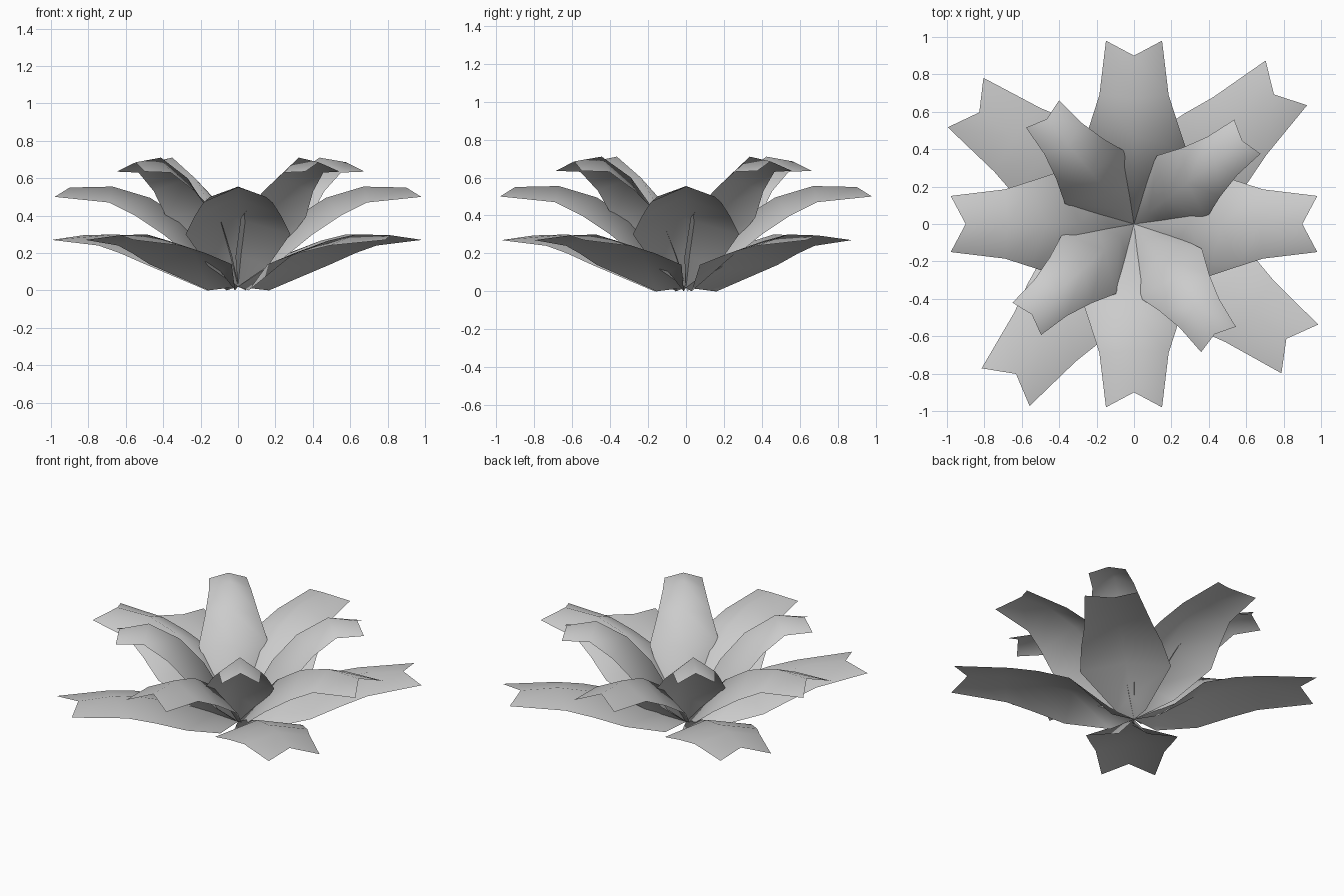
import bpy, bmesh, math
from mathutils import Matrix

if "Cube" in bpy.data.objects:
    bpy.data.objects.remove(bpy.data.objects["Cube"])


def leaf(name, rings, angle):
    """Arched strip, three vertices wide, pinched at the base, notched at the tip.
    Each ring: (ridge radius, ridge z, edge radius, edge z, half width)."""
    bm = bmesh.new()
    root = bm.verts.new((0, 0, 0.02))
    rows = []
    for rc, zc, re, ze, w in rings:
        rows.append([bm.verts.new((re, -w, ze)),
                     bm.verts.new((rc, 0, zc)),
                     bm.verts.new((re, w, ze))])
    for i in range(2):
        bm.faces.new((root, rows[0][i], rows[0][i + 1]))
    for a, b in zip(rows, rows[1:]):
        for i in range(2):
            bm.faces.new((a[i], b[i], b[i + 1], a[i + 1]))
    bm.transform(Matrix.Rotation(math.radians(angle), 4, 'Z'))
    for f in bm.faces:
        f.smooth = True
    me = bpy.data.meshes.new(name)
    bm.to_mesh(me)
    bm.free()
    ob = bpy.data.objects.new(name, me)
    bpy.context.collection.objects.link(ob)


# Three tiers of four leaves: ring profile and headings in degrees
tiers = {
    "lower_leaf": ([(.15, .10, .14, .0, .09),
                    (.38, .20, .41, .14, .28),
                    (.60, .265, .60, .20, .25),
                    (.79, .30, .77, .24, .21),
                    (1.02, .295, 1.11, .27, .163)],
                   (42.8, 144.2, 231.8, 323)),
    "middle_leaf": ([(.13, .19, .19, .13, .16),
                     (.29, .38, .40, .30, .28),
                     (.47, .495, .55, .40, .23),
                     (.67, .555, .69, .47, .185),
                     (.90, .55, .98, .50, .15)],
                    (0, 90, 180, 270)),
    "upper_leaf": ([(.10, .23, .155, .18, .13),
                    (.21, .43, .32, .39, .215),
                    (.36, .60, .455, .53, .165),
                    (.55, .71, .595, .63, .13),
                    (.73, .685, .765, .635, .115)],
                   (37.6, 129.7, 218.5 + 3, 306.2)),
}

for name, (rings, angles) in tiers.items():
    for i, a in enumerate(angles):
        leaf(f"{name}_{i + 1}", rings, a)
